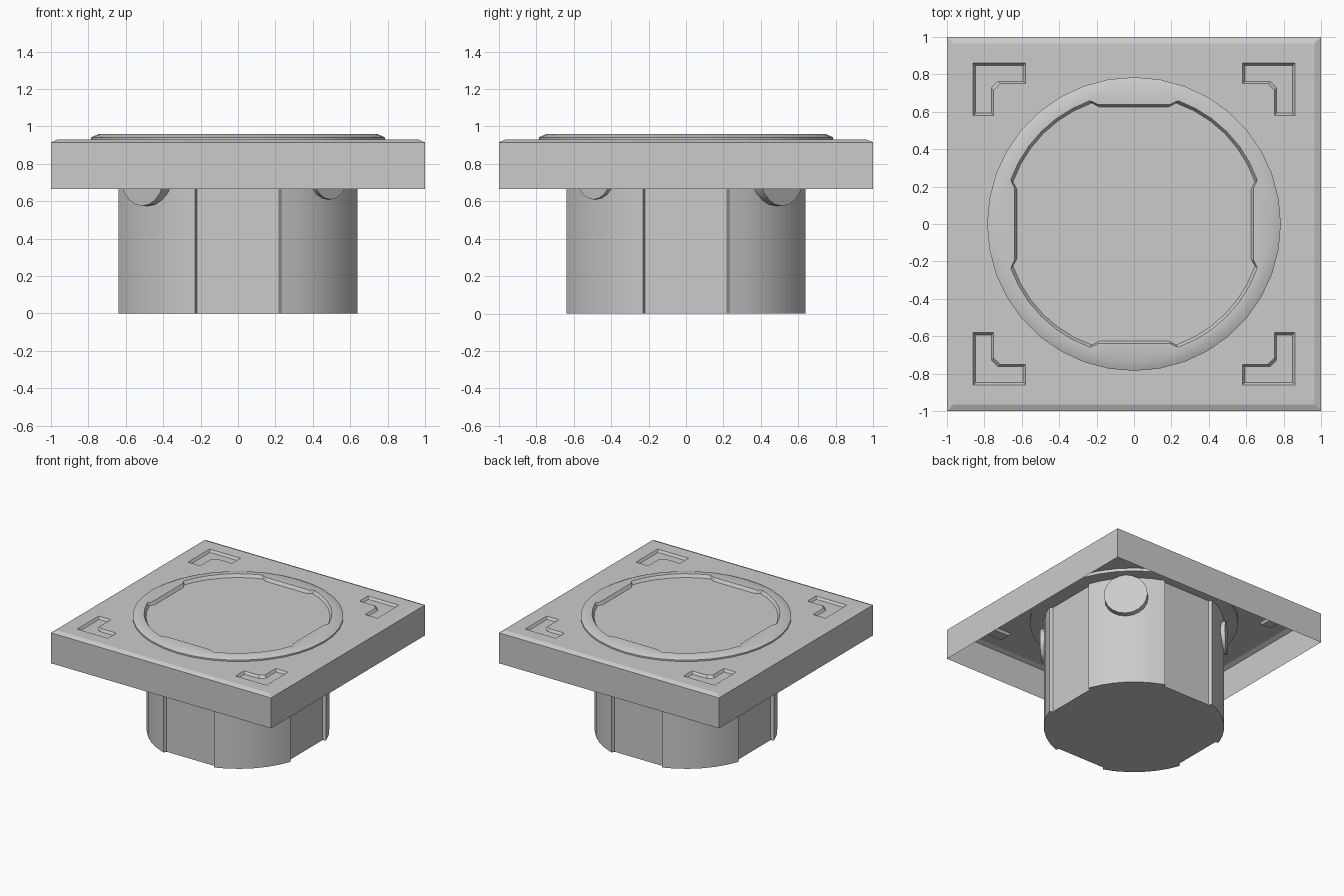
import bpy
import bmesh
import math
from mathutils import Matrix, Vector

cube = bpy.data.objects.get("Cube")
if cube:
    bpy.data.objects.remove(cube, do_unlink=True)

grey = bpy.data.materials.new("light_grey")
grey.use_nodes = True
COLOUR = (0.6, 0.6, 0.6, 1)
grey.diffuse_color = COLOUR
grey.node_tree.nodes["Principled BSDF"].inputs["Base Color"].default_value = COLOUR


def ring(bm, points, z):
    return [bm.verts.new((x, y, z)) for x, y in points]


def wall(bm, lower, upper):
    n = len(lower)
    for i in range(n):
        j = (i + 1) % n
        bm.faces.new((lower[i], lower[j], upper[j], upper[i]))


def fill(bm, *rings):
    """Fill the first ring, leaving the others as holes."""
    edges = []
    for r in rings:
        for i, v in enumerate(r):
            w = r[(i + 1) % len(r)]
            edges.append(bm.edges.get((v, w)) or bm.edges.new((v, w)))
    bmesh.ops.triangle_fill(bm, edges=edges, use_beauty=True, use_dissolve=False,
                            normal=(0, 0, 1))


def finish(bm, name, smooth=False, open_shell=False):
    bmesh.ops.recalc_face_normals(bm, faces=bm.faces)
    if open_shell:
        tops = [f for f in bm.faces if abs(f.normal.z) > 0.9]
        if sum(f.normal.z * f.calc_area() for f in tops) < 0:
            bmesh.ops.reverse_faces(bm, faces=bm.faces)
    mesh = bpy.data.meshes.new(name)
    bm.to_mesh(mesh)
    bm.free()
    mesh.materials.append(grey)
    obj = bpy.data.objects.new(name, mesh)
    bpy.context.collection.objects.link(obj)
    if smooth:
        bpy.ops.object.select_all(action='DESELECT')
        obj.select_set(True)
        bpy.context.view_layer.objects.active = obj
        bpy.ops.object.shade_smooth_by_angle(angle=math.radians(25))
    return obj


def square(s):
    return [(-s, -s), (s, -s), (s, s), (-s, s)]


def circle(r, n=36):
    return [(r * math.cos(math.tau * i / n), r * math.sin(math.tau * i / n))
            for i in range(n)]


def notched_round(radius, flat, half, step=0.04, segments=6):
    """Round outline with a shallow flat set into each of its four sides."""
    start = math.asin(half / radius)
    sweep = math.pi / 2 - 2 * start
    quarter = [(flat, -half + step), (flat, half - step)]
    for i in range(segments + 1):
        a = start + sweep * i / segments
        quarter.append((radius * math.cos(a), radius * math.sin(a)))
    out = []
    for k in range(4):
        turn = Matrix.Rotation(k * math.pi / 2, 2)
        out += [tuple(turn @ Vector(p)) for p in quarter]
    return out


def corner_mark(sx, sy, d):
    """L outline in one corner, shrunk by d."""
    lo, hi, inner = 0.58 + d, 0.86 - d, 0.75 + d
    c = 0.035
    pts = [(lo, hi), (hi, hi), (hi, lo), (inner, lo), (inner, inner - c),
           (inner - c, inner), (lo, inner)]
    return [(sx * x, sy * y) for x, y in pts]


# Square cover plate: open underneath, chamfered rim, recessed corner marks
TOP = 0.93
bm = bmesh.new()
foot = ring(bm, square(1.0), 0.665)
shoulder = ring(bm, square(1.0), 0.915)
top = ring(bm, square(0.965), TOP)
wall(bm, foot, shoulder)
wall(bm, shoulder, top)
holes = [ring(bm, circle(0.785), TOP)]
floors = []
for sx in (-1, 1):
    for sy in (-1, 1):
        rim = ring(bm, corner_mark(sx, sy, 0), TOP)
        floor = ring(bm, corner_mark(sx, sy, 0.013), TOP - 0.02)
        wall(bm, floor, rim)
        holes.append(rim)
        floors.append(floor)
fill(bm, top, *holes)
for floor in floors:
    fill(bm, floor)
finish(bm, "cover_plate", open_shell=True)

# Round bezel with a sunken notched centre
bm = bmesh.new()
base = ring(bm, circle(0.785), 0.905)
edge = ring(bm, circle(0.785), 0.942)
crown = ring(bm, circle(0.745), 0.96)
lip = ring(bm, notched_round(0.70, 0.64, 0.235), 0.96)
panel = ring(bm, notched_round(0.685, 0.625, 0.225), 0.935)
wall(bm, base, edge)
wall(bm, edge, crown)
fill(bm, crown, lip)
wall(bm, panel, lip)
fill(bm, panel)
fill(bm, base)
finish(bm, "bezel", smooth=True)

# Cup below the plate
bm = bmesh.new()
outline = notched_round(0.68, 0.615, 0.23, 0.012)
low, high = ring(bm, outline, 0), ring(bm, outline, 0.91)
wall(bm, low, high)
fill(bm, low)
fill(bm, high)
finish(bm, "cup", smooth=True)

# Round cable knockouts on the four diagonals, alternating in size
for k, name in enumerate(("back_left", "back_right", "front_right", "front_left")):
    radius = 0.165 if k % 2 == 0 else 0.13
    reach = 0.725 if k % 2 == 0 else 0.70
    bm = bmesh.new()
    place = (Matrix.Rotation(math.radians(45 + 90 * k), 4, 'Z')
             @ Matrix.Translation((reach - 0.05, 0, 0.74))
             @ Matrix.Rotation(math.pi / 2, 4, 'Y'))
    bmesh.ops.create_cone(bm, cap_ends=True, segments=20, radius1=radius,
                          radius2=radius, depth=0.1, matrix=place)
    finish(bm, name + "_knockout", smooth=True)

# Small rounded tab on the right flat
bm = bmesh.new()
bmesh.ops.create_cube(bm, size=1, matrix=Matrix.Translation((-0.61, 0, 0.64))
                      @ Matrix.Diagonal((0.05, 0.18, 0.2, 1)))
sides = [e for e in bm.edges if abs((e.verts[0].co - e.verts[1].co).x) > 0.01]
bmesh.ops.bevel(bm, geom=sides, offset=0.02, segments=2, affect='EDGES')
finish(bm, "side_tab", smooth=True)
